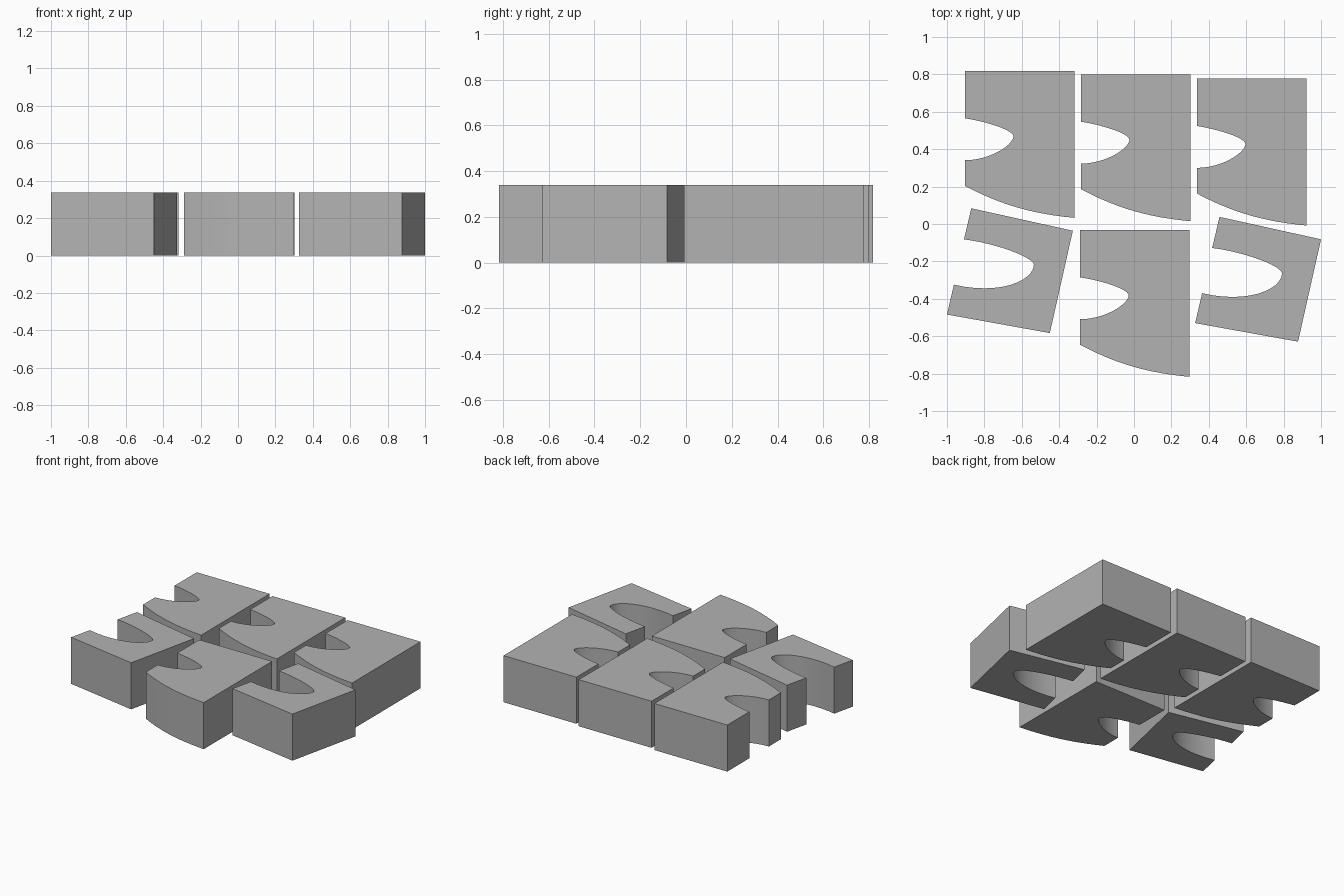
import bpy, bmesh, math
from mathutils import Vector
from mathutils.geometry import interpolate_bezier

if "Cube" in bpy.data.objects:
    bpy.data.objects.remove(bpy.data.objects["Cube"])

HEIGHT = 0.338

grey = bpy.data.materials.new("plain grey")
grey.diffuse_color = (0.45, 0.45, 0.45, 1)
grey.use_nodes = True
grey.node_tree.nodes["Principled BSDF"].inputs["Base Color"].default_value = grey.diffuse_color


def curve(a, b, c, d, n=13):
    """Points along a cubic curve, end point left out."""
    pts = interpolate_bezier(*[Vector((*p, 0)) for p in (a, b, c, d)], n)
    return [(p.x, p.y) for p in pts[:-1]]


def block(name, outline, x, y):
    """Extrude a flat outline into a solid block standing on the floor."""
    bm = bmesh.new()
    base = bm.faces.new([bm.verts.new((px + x, py + y, 0)) for px, py in outline])
    base.normal_update()
    if base.normal.z > 0:
        base.normal_flip()
    top = bmesh.ops.extrude_face_region(bm, geom=[base], use_keep_orig=True)["geom"]
    bmesh.ops.translate(bm, verts=[v for v in top if isinstance(v, bmesh.types.BMVert)],
                        vec=(0, 0, HEIGHT))
    bmesh.ops.recalc_face_normals(bm, faces=bm.faces)
    mesh = bpy.data.meshes.new(name)
    bm.to_mesh(mesh)
    bm.free()
    mesh.materials.append(grey)
    obj = bpy.data.objects.new(name, mesh)
    bpy.context.collection.objects.link(obj)
    bpy.ops.object.select_all(action='DESELECT')
    obj.select_set(True)
    bpy.context.view_layer.objects.active = obj
    bpy.ops.object.shade_smooth_by_angle(angle=math.radians(30))


# Tall block: straight back and right side, bowed front, hooked notch on the left
tall = [(0.585, 0), (0, 0)]
tall += curve((0, -0.253), (0.11, -0.27), (0.26, -0.315), (0.26, -0.35))
tall += curve((0.26, -0.35), (0.255, -0.40), (0.13, -0.477), (0, -0.477))
tall += [(0, -0.477)]
tall += curve((0, -0.614), (0.20, -0.72), (0.37, -0.765), (0.585, -0.785))
tall += [(0.585, -0.785)]

# Tilted block: skewed square with a deeper notch on the left
tilted = [(-0.327, -0.036), (-0.87, 0.084)]
tilted += curve((-0.909, -0.082), (-0.73, -0.105), (-0.535, -0.18), (-0.535, -0.218))
tilted += curve((-0.535, -0.218), (-0.54, -0.31), (-0.73, -0.38), (-0.963, -0.324))
tilted += [(-0.963, -0.324), (-1.0, -0.484), (-0.45, -0.583)]

for i, (x, y) in enumerate([(-0.904, 0.818), (-0.284, 0.80), (0.336, 0.777), (-0.288, -0.032)]):
    block(f"tall_block_{i + 1}", tall, x, y)
for i, (x, y) in enumerate([(0, 0), (1.327, -0.046)]):
    block(f"tilted_block_{i + 1}", tilted, x, y)
